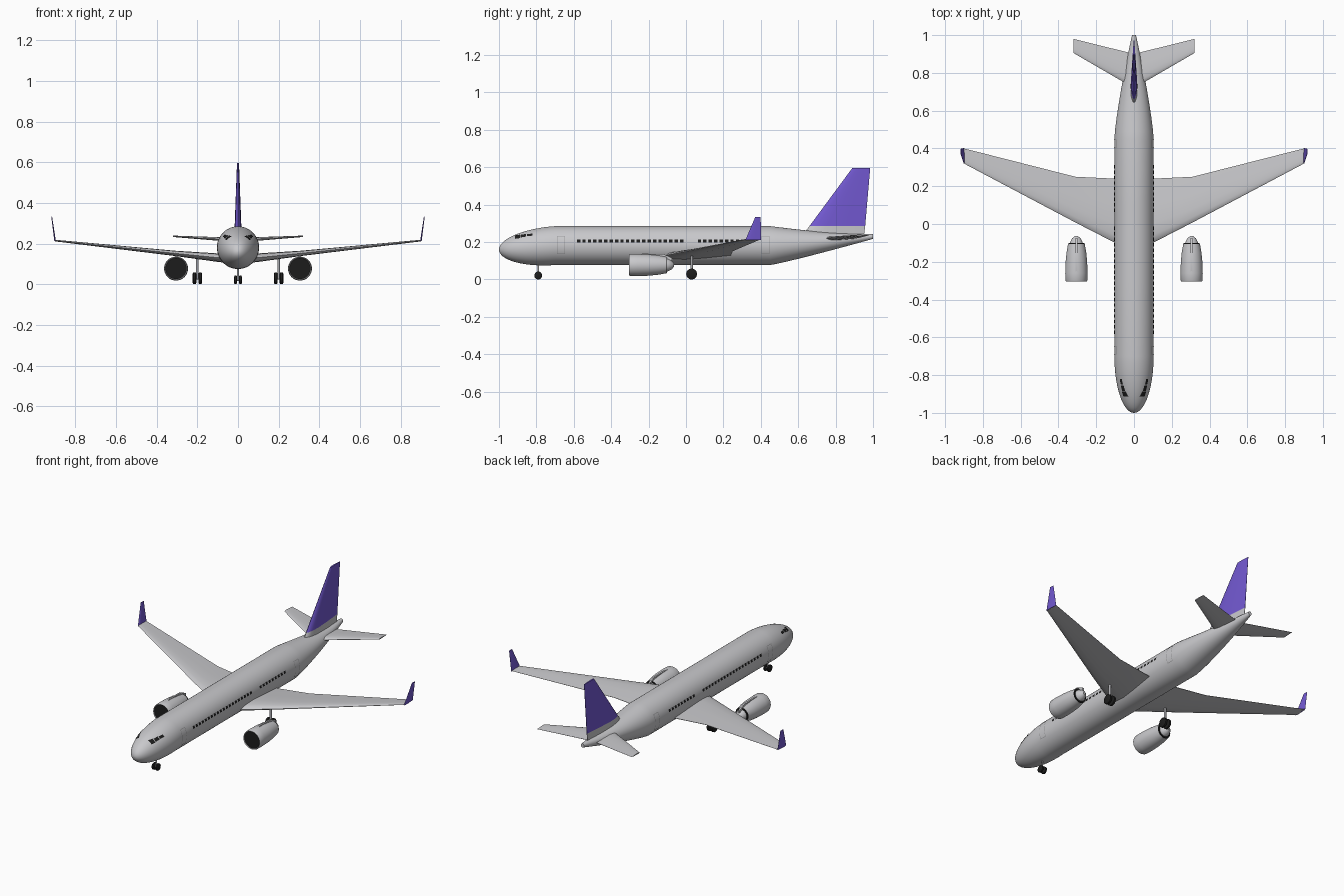
import bpy, bmesh, math
from mathutils import Vector

cube = bpy.data.objects.get("Cube")
if cube:
    bpy.data.objects.remove(cube, do_unlink=True)


def material(name, rgb):
    m = bpy.data.materials.new(name)
    m.use_nodes = True
    m.diffuse_color = (*rgb, 1)
    bsdf = next(n for n in m.node_tree.nodes if n.type == 'BSDF_PRINCIPLED')
    bsdf.inputs["Base Color"].default_value = (*rgb, 1)
    return m


GREY = material("light grey paint", (0.58, 0.58, 0.6))
PURPLE = material("purple paint", (0.17, 0.1, 0.64))
BLACK = material("black", (0.012, 0.012, 0.012))
LINE = material("door line grey", (0.33, 0.33, 0.34))
METAL = material("strut metal", (0.4, 0.4, 0.42))


def build(name, verts, faces, mats, mirror=False, rule=None, closed=True):
    mesh = bpy.data.meshes.new(name)
    mesh.from_pydata([tuple(v) for v in verts], [], faces)
    bm = bmesh.new()
    bm.from_mesh(mesh)
    if closed:
        bmesh.ops.recalc_face_normals(bm, faces=bm.faces)
    else:
        bm.normal_update()
        for f in bm.faces:
            if f.normal.x < 0:
                f.normal_flip()
    if rule:
        for f in bm.faces:
            f.material_index = rule(f.calc_center_median())
    bm.to_mesh(mesh)
    bm.free()
    for m in mats:
        mesh.materials.append(m)
    ob = bpy.data.objects.new(name, mesh)
    bpy.context.collection.objects.link(ob)
    if mirror:
        ob.modifiers.new("Mirror", 'MIRROR').use_clip = False
    bpy.ops.object.select_all(action='DESELECT')
    ob.select_set(True)
    bpy.context.view_layer.objects.active = ob
    bpy.ops.object.shade_smooth_by_angle(angle=math.radians(35))
    return ob


def loft(name, rings, mats, **kw):
    n = len(rings[0])
    verts = [p for r in rings for p in r]
    faces = [(i * n + j, i * n + (j + 1) % n, (i + 1) * n + (j + 1) % n, (i + 1) * n + j)
             for i in range(len(rings) - 1) for j in range(n)]
    faces += [tuple(range(n)), tuple(range(len(verts) - n, len(verts)))]
    return build(name, verts, faces, mats, **kw)


def lathe(name, origin, axis, profile, mat, sides=32, **kw):
    """Revolve (distance, radius) pairs around an axis through origin."""
    ax = Vector(axis)
    u = ax.orthogonal().normalized()
    v = ax.cross(u)
    rings = [[Vector(origin) + ax * d + (u * math.cos(a) + v * math.sin(a)) * r
              for a in (2 * math.pi * k / sides for k in range(sides))] for d, r in profile]
    return loft(name, rings, [mat], **kw)


# Half thickness along the chord of every flying surface
FOIL = [(0, 0), (0.03, 0.45), (0.12, 0.85), (0.3, 1), (0.6, 0.68), (1, 0.06)]


def foil(lead, chord, thick, up):
    pts = FOIL + [(c, -t) for c, t in reversed(FOIL[1:])]
    return [Vector(lead) + Vector((0, c * chord, 0)) + Vector(up) * (t * thick / 2) for c, t in pts]


# Fuselage cross-section at y: centre height, half width, half height
def section(y):
    if y < -0.7:
        t = (y + 1) / 0.3
        r = 0.104 * math.sqrt(max(1 - (1 - t) ** 2, 0.00001))
        return 0.16 + 0.021 * t, r, r
    if y < 0.45:
        return 0.181, 0.104, 0.104
    t = min((y - 0.45) / 0.55, 1)
    low = 0.077 + 0.14 * t ** 1.1
    top = 0.285 - 0.043 * math.sin(math.pi / 2 * t)
    return (low + top) / 2, 0.104 * (1 - 0.9 * t ** 1.3), (top - low) / 2


stations = [-1 + 0.3 * (k / 16) ** 2 for k in range(16)]
stations += [-0.7, -0.3, 0.1] + [0.45 + 0.55 * k / 14 for k in range(15)]
rings = []
for y in stations:
    zc, w, h = section(y)
    rings.append([(w * math.cos(a), y, zc + h * math.sin(a))
                  for a in (2 * math.pi * k / 48 for k in range(48))])
loft("fuselage", rings, [GREY])


# Thin painted plates that follow the fuselage skin; panels are (y0, y1, z0, z1, rise)
def skin_plates(name, panels, mat, steps):
    verts, faces = [], []
    for y0, y1, z0, z1, rise in panels:
        base = len(verts)
        for i in range(steps + 1):
            for j in range(steps + 1):
                y = y0 + (y1 - y0) * i / steps
                z = z0 + (z1 - z0) * j / steps + rise * i / steps
                zc, w, h = section(y)
                k = (z - zc) / h
                verts.append((w * math.sqrt(max(1 - k * k, 0)) + 0.002, y, z + 0.002 * k))
        n = steps + 1
        faces += [(base + i * n + j, base + (i + 1) * n + j, base + (i + 1) * n + j + 1, base + i * n + j + 1)
                  for i in range(steps) for j in range(steps)]
    build(name, verts, faces, [mat], mirror=True, closed=False)


row = [-0.583 + 0.029 * k for k in range(20)] + [0.063 + 0.029 * k for k in range(9)]
skin_plates("cabin_windows", [(y, y + 0.018, 0.198, 0.213, 0) for y in row], BLACK, 2)
skin_plates("cockpit_windows", [(-0.913, -0.888, 0.216, 0.234, 0.004),
                                (-0.884, -0.855, 0.223, 0.237, 0.005),
                                (-0.851, -0.82, 0.23, 0.241, 0.003)], BLACK, 4)
frames = []
for y in (-0.69, 0.403):
    a, b, e = y, y + 0.044, 0.003
    frames += [(a, a + e, 0.136, 0.232, 0), (b - e, b, 0.136, 0.232, 0),
               (a, b, 0.136, 0.139, 0), (a, b, 0.229, 0.232, 0)]
skin_plates("door_frames", frames, LINE, 6)

# Wings, winglets and tailplane
UP = (0, 0, 1)
loft("wings", [foil((0.03, -0.135, 0.125), 0.37, 0.045, UP),
               foil((0.1, -0.1, 0.131), 0.34, 0.042, UP),
               foil((0.31, 0.008, 0.152), 0.242, 0.026, UP),
               foil((0.9, 0.32, 0.215), 0.08, 0.008, UP)], [GREY], mirror=True)
loft("winglets", [foil((0.9, 0.318, 0.212), 0.084, 0.008, (1, 0, 0)),
                  foil((0.917, 0.37, 0.333), 0.029, 0.004, (1, 0, 0))], [PURPLE], mirror=True)
loft("tailplane", [foil((0.01, 0.725, 0.218), 0.178, 0.022, UP),
                   foil((0.32, 0.905, 0.236), 0.075, 0.007, UP)], [GREY], mirror=True)

# Tail fin with a grey root below the painted part
SIDE = (1, 0, 0)
loft("tail_fin", [foil((0, 0.61, 0.222), 0.34, 0.038, SIDE),
                  foil((0, 0.66, 0.285), 0.298, 0.033, SIDE),
                  foil((0, 0.89, 0.597), 0.095, 0.01, SIDE)],
     [GREY, PURPLE], rule=lambda c: int(c.z > 0.285))

# Engines
POD = (0.305, 0, 0.077)
lathe("engine_nacelles", POD, (0, 1, 0),
      [(-0.28, 0.05), (-0.3, 0.052), (-0.305, 0.055), (-0.298, 0.058), (-0.26, 0.059),
       (-0.2, 0.057), (-0.15, 0.052), (-0.105, 0.044), (-0.108, 0.041)], GREY, mirror=True)
lathe("engine_intakes", POD, (0, 1, 0), [(-0.3, 0.0515), (-0.284, 0.05)], BLACK, mirror=True)
lathe("engine_exhaust_rings", POD, (0, 1, 0), [(-0.11, 0.043), (-0.101, 0.042)], BLACK, mirror=True)
lathe("engine_cores", POD, (0, 1, 0),
      [(-0.12, 0.036), (-0.095, 0.033), (-0.075, 0.022), (-0.064, 0.008)], GREY, mirror=True)
loft("engine_pylons", [[(x, y, z) for x, z in ((0.3, 0.09), (0.31, 0.09), (0.31, top), (0.3, top))]
                       for y, top in ((-0.262, 0.134), (-0.23, 0.138), (-0.12, 0.136), (-0.075, 0.115))],
     [GREY], mirror=True)


# Landing gear
def wheel(name, x, y, r, half):
    lathe(name, (x, y, r), (1, 0, 0),
          [(-half, r * 0.8), (-half * 0.6, r), (half * 0.6, r), (half, r * 0.8)], BLACK, 24, mirror=True)


wheel("nose_wheels", 0.012, -0.79, 0.021, 0.007)
lathe("nose_strut", (0, -0.79, 0), (0, 0, 1), [(0.02, 0.005), (0.1, 0.005)], METAL, 12)
lathe("nose_axle", (0, -0.79, 0.021), (1, 0, 0), [(-0.012, 0.005), (0.012, 0.005)], METAL, 12)
for side, x in (("inner", 0.186), ("outer", 0.214)):
    wheel("main_wheels_" + side, x, 0.03, 0.029, 0.009)
lathe("main_struts", (0.2, 0.03, 0), (0, 0, 1), [(0.025, 0.007), (0.14, 0.007)], METAL, 12, mirror=True)
lathe("main_axles", (0.2, 0.03, 0.029), (1, 0, 0), [(-0.014, 0.006), (0.014, 0.006)], METAL, 12, mirror=True)
